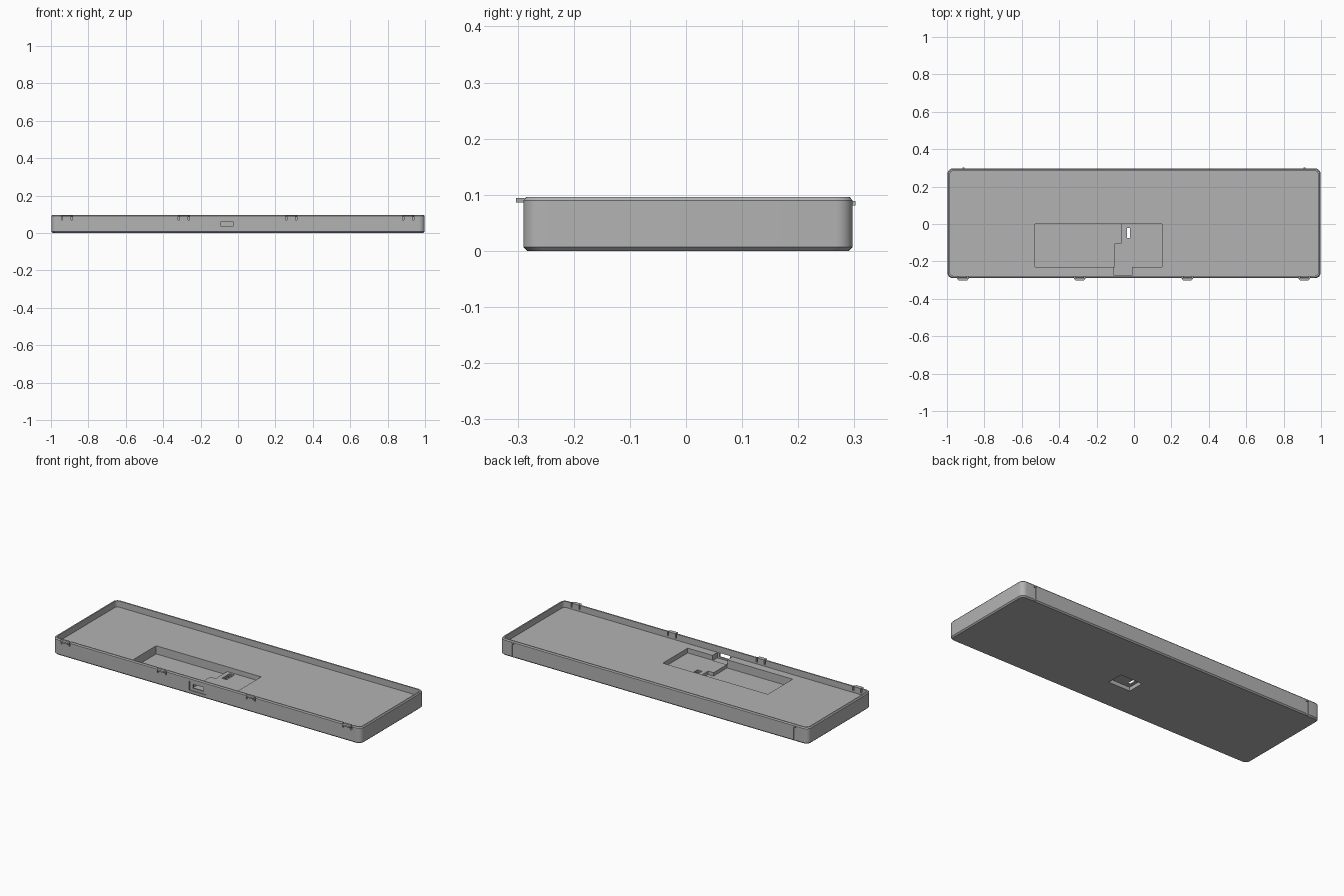
import bpy, bmesh, math

if "Cube" in bpy.data.objects:
    bpy.data.objects.remove(bpy.data.objects["Cube"])

grey = bpy.data.materials.new("plastic grey")
grey.diffuse_color = (0.45, 0.45, 0.45, 1)
grey.use_nodes = True
grey.node_tree.nodes["Principled BSDF"].inputs["Base Color"].default_value = grey.diffuse_color
CY = 0.0035          # body centre in y
HX, HY = 0.998, 0.2935


def new_object(name, bm):
    bmesh.ops.recalc_face_normals(bm, faces=bm.faces)
    me = bpy.data.meshes.new(name)
    bm.to_mesh(me)
    bm.free()
    me.materials.append(grey)
    ob = bpy.data.objects.new(name, me)
    bpy.context.collection.objects.link(ob)
    return ob


def rounded(inset, radius, z):
    """Rounded rectangle loop, inset from the outer wall."""
    pts = []
    for k, (sx, sy) in enumerate(((1, 1), (-1, 1), (-1, -1), (1, -1))):
        for i in range(7):
            a = math.pi / 2 * (k + i / 6)
            pts.append((sx * (HX - inset - radius) + radius * math.cos(a),
                        CY + sy * (HY - inset - radius) + radius * math.sin(a), z))
    return pts


def loft(name, rings):
    bm = bmesh.new()
    loops = [[bm.verts.new(p) for p in ring] for ring in rings]
    for a, b in zip(loops, loops[1:]):
        for i in range(len(a)):
            j = (i + 1) % len(a)
            bm.faces.new((a[i], a[j], b[j], b[i]))
    bm.faces.new(loops[0])
    bm.faces.new(loops[-1])
    return new_object(name, bm)


def box(name, x0, x1, y0, y1, z0, z1):
    bm = bmesh.new()
    bmesh.ops.create_cube(bm, size=1)
    for v in bm.verts:
        v.co = (x1 if v.co.x > 0 else x0, y1 if v.co.y > 0 else y0, z1 if v.co.z > 0 else z0)
    return new_object(name, bm)


def cut(target, *dims):
    cutter = box("cutter", *dims)
    cutter.hide_render = True
    mod = target.modifiers.new("cut", "BOOLEAN")
    mod.operation, mod.solver, mod.object = "DIFFERENCE", "EXACT", cutter
    bpy.context.view_layer.objects.active = target
    bpy.ops.object.modifier_apply(modifier=mod.name)
    bpy.data.objects.remove(cutter)


# Tray: chamfered base, straight walls, stepped rim, sunken floor
tray = loft("tray", [
    rounded(0.007, 0.028, 0), rounded(0, 0.03, 0.007), rounded(0, 0.03, 0.09),
    rounded(0.005, 0.027, 0.096), rounded(0.013, 0.02, 0.096),
    rounded(0.013, 0.02, 0.06)])

# Electronics pocket: deep left side, shallow right side
cut(tray, -0.53, -0.105, -0.23, 0, 0.012, 0.07)
cut(tray, -0.106, -0.07, -0.105, 0, 0.012, 0.07)
cut(tray, -0.108, 0.15, -0.23, 0, 0.032, 0.071)

# Port: inner notch, outer recess and through slot
cut(tray, -0.107, -0.01, -0.276, -0.228, 0.028, 0.072)
cut(tray, -0.113, -0.005, -0.31, -0.2845, 0.022, 0.075)
cut(tray, -0.093, -0.025, -0.32, -0.26, 0.037, 0.06)

# Switch: underside recess and stepped slot
cut(tray, -0.055, 0.085, -0.1, -0.003, -0.02, 0.022)
cut(tray, -0.045, -0.014, -0.085, -0.013, 0.027, 0.05)
cut(tray, -0.038, -0.021, -0.076, -0.022, 0.01, 0.051)

# Front snap clips between slits
for x in (-0.915, -0.29, 0.285, 0.91):
    for s in (-1, 1):
        c = x + s * 0.026
        cut(tray, c - 0.004, c + 0.004, -0.31, -0.27, 0.07, 0.11)
    bm = bmesh.new()
    profile = ((-0.033, -0.288), (-0.022, -0.303), (0.022, -0.303), (0.033, -0.288))
    base = [bm.verts.new((x + px, py, 0.086)) for px, py in profile]
    top = [bm.verts.new((x + px, py, 0.094)) for px, py in profile]
    bm.faces.new(base)
    bm.faces.new(top)
    for i in range(4):
        j = (i + 1) % 4
        bm.faces.new((base[i], base[j], top[j], top[i]))
    new_object("front_clip", bm)

# Rear grooves with small catches
for x in (-0.912, 0.912):
    cut(tray, x - 0.007, x + 0.007, 0.293, 0.31, -0.01, 0.09)
    box("rear_catch", x - 0.006, x + 0.006, 0.29, 0.302, 0.081, 0.089)

# Smooth corners, crisp edges
bpy.ops.object.select_all(action="DESELECT")
tray.select_set(True)
bpy.context.view_layer.objects.active = tray
bpy.ops.object.shade_smooth_by_angle(angle=math.radians(30))
